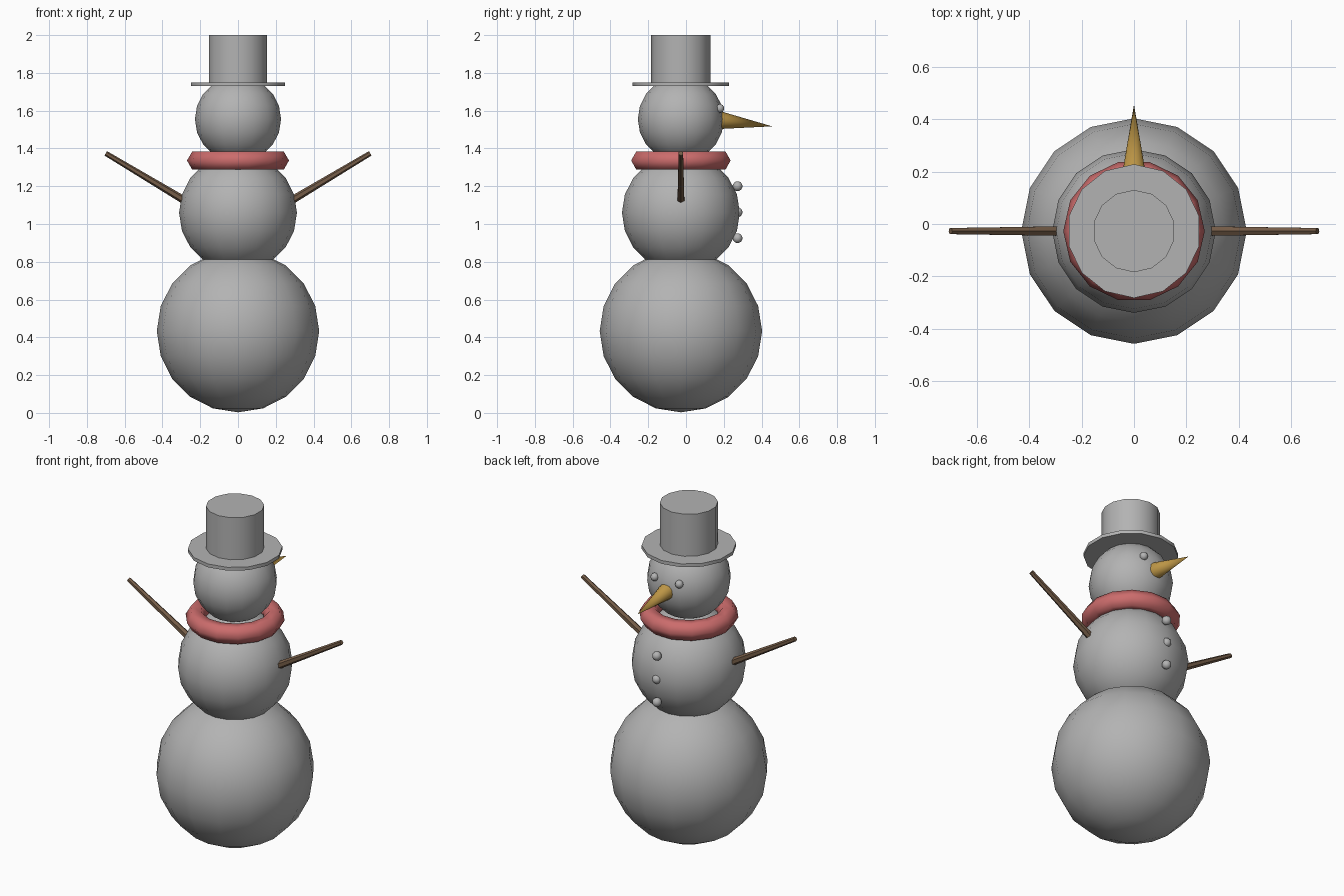
import bpy
from math import radians
from mathutils import Vector

if "Cube" in bpy.data.objects:
    bpy.data.objects.remove(bpy.data.objects["Cube"])

AXIS_Y = -0.027  # the figure's vertical axis


def material(name, rgb):
    mat = bpy.data.materials.new(name)
    mat.use_nodes = True
    colour = (*rgb, 1)
    mat.diffuse_color = colour
    mat.node_tree.nodes["Principled BSDF"].inputs["Base Color"].default_value = colour
    return mat


grey = material("grey", (0.45, 0.45, 0.45))
red = material("scarf_red", (0.6, 0.15, 0.15))
gold = material("carrot_gold", (0.5, 0.3, 0.06))
brown = material("wood_brown", (0.18, 0.11, 0.065))


def finish(name, mat, angle=40):
    obj = bpy.context.object
    obj.name = name
    obj.data.materials.append(mat)
    bpy.ops.object.shade_smooth_by_angle(angle=radians(angle))
    return obj


def ball(name, radius, location, segments=16, rings=10):
    bpy.ops.mesh.primitive_uv_sphere_add(segments=segments, ring_count=rings,
                                         radius=radius, location=location)
    return finish(name, grey)


def disc(name, radius, bottom, top):
    bpy.ops.mesh.primitive_cylinder_add(vertices=14, radius=radius, depth=top - bottom,
                                        location=(0, AXIS_Y, (bottom + top) / 2))
    return finish(name, grey)


def taper(name, start, end, r1, r2, sides, mat, angle):
    a, b = Vector(start), Vector(end)
    bpy.ops.mesh.primitive_cone_add(vertices=sides, radius1=r1, radius2=r2,
                                    depth=(b - a).length, location=(a + b) / 2,
                                    rotation=(b - a).to_track_quat("Z", "Y").to_euler())
    return finish(name, mat, angle)


# Three stacked snowballs
for name, radius, height in (("lower_body", 0.43, 0.433),
                             ("upper_body", 0.312, 1.06),
                             ("head", 0.228, 1.555)):
    ball(name, radius, (0, AXIS_Y, height))

# Scarf ring
bpy.ops.mesh.primitive_torus_add(major_segments=14, minor_segments=6, major_radius=0.214,
                                 minor_radius=0.056, location=(0, AXIS_Y, 1.336))
finish("scarf", red, 65)

# Top hat
disc("hat_brim", 0.255, 1.73, 1.75)
disc("hat_crown", 0.157, 1.74, 2.0)

# Carrot nose
taper("nose", (0, 0.15, 1.553), (0, 0.456, 1.517), 0.052, 0, 12, gold, 50)

# Eyes and stick arms on both sides
for side, sign in (("left", 1), ("right", -1)):
    ball(side + "_eye", 0.023, (sign * 0.081, 0.179, 1.612), 10, 8)
    taper(side + "_arm", (sign * 0.27, AXIS_Y, 1.117), (sign * 0.7, AXIS_Y, 1.374),
          0.021, 0.0135, 6, brown, 30)

# Buttons down the chest
for i, height in enumerate((1.2, 1.062, 0.925)):
    ball(f"button_{i + 1}", 0.026, (0, 0.273, height), 10, 8)
